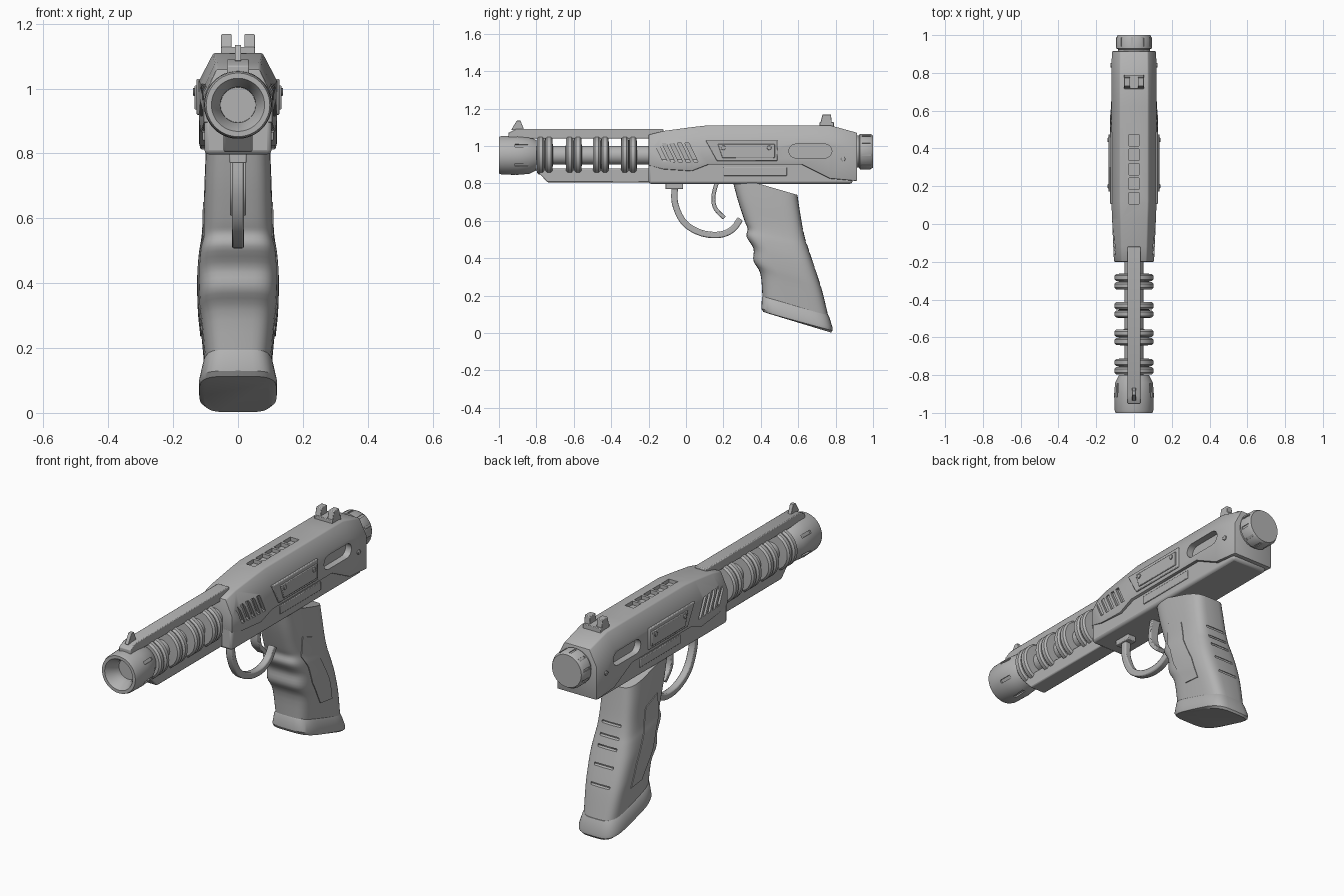
import bpy, bmesh, math
from mathutils import Matrix, Vector

cube = bpy.data.objects.get("Cube")
if cube:
    bpy.data.objects.remove(cube)

grey = bpy.data.materials.new("plain_grey")
grey.use_nodes = True
grey.diffuse_color = (0.45, 0.45, 0.45, 1)
grey.node_tree.nodes["Principled BSDF"].inputs["Base Color"].default_value = grey.diffuse_color
parts = []


def finish(name, bm, bevel=0):
    bmesh.ops.recalc_face_normals(bm, faces=bm.faces)
    mesh = bpy.data.meshes.new(name)
    bm.to_mesh(mesh)
    bm.free()
    mesh.materials.append(grey)
    ob = bpy.data.objects.new(name, mesh)
    bpy.context.collection.objects.link(ob)
    if bevel:
        mod = ob.modifiers.new("soft_edges", "BEVEL")
        mod.width, mod.segments, mod.limit_method = bevel, 2, "ANGLE"
        mod.angle_limit = math.radians(35)
    parts.append(ob)
    return ob


def bridge(bm, rings, closed=True):
    """Skin a list of equal point rings and cap both ends."""
    loops = [[bm.verts.new(p) for p in ring] for ring in rings]
    n = len(loops[0])
    for a, b in zip(loops, loops[1:]):
        for i in range(n):
            bm.faces.new((a[i], a[(i + 1) % n], b[(i + 1) % n], b[i]))
    bm.faces.new(loops[0])
    bm.faces.new(loops[-1][::-1])


def add_prism(bm, outline, x0, x1):
    bridge(bm, [[(x, y, z) for y, z in outline] for x in (x0, x1)])


def prism(name, outline, x0, x1, bevel=0.0):
    bm = bmesh.new()
    add_prism(bm, outline, x0, x1)
    return finish(name, bm, bevel)


def rect(y0, y1, z0, z1):
    return [(y0, z0), (y1, z0), (y1, z1), (y0, z1)]


def stadium(y0, y1, z0, z1, n=8):
    r, mid = (z1 - z0) / 2, (z0 + z1) / 2
    arc = [math.pi * (i / n - 0.5) for i in range(n + 1)]
    return ([(y1 - r + r * math.cos(a), mid + r * math.sin(a)) for a in arc]
            + [(y0 + r - r * math.cos(a), mid - r * math.sin(a)) for a in arc])


def disc(y, z, r, n=16):
    return [(y + r * math.cos(k * math.tau / n), z + r * math.sin(k * math.tau / n)) for k in range(n)]


def lathe(name, profile, zc, n=48):
    bm = bmesh.new()
    bridge(bm, [[(r * math.cos(k * math.tau / n), y, zc + r * math.sin(k * math.tau / n))
                 for k in range(n)] for y, r in profile])
    return finish(name, bm)


def smooth(rows, steps=5):
    """Catmull-Rom refinement of a list of vectors of any length."""
    rows = [Vector(r) for r in rows]
    out = []
    for i in range(len(rows) - 1):
        p, a, b, q = rows[max(i - 1, 0)], rows[i], rows[i + 1], rows[min(i + 2, len(rows) - 1)]
        for s in range(steps):
            t = s / steps
            out.append(a + ((b - p) * t + (p * 2 - a * 5 + b * 4 - q) * t * t
                            + (a * 3 - p - b * 3 + q) * t ** 3) / 2)
    return out + [rows[-1]]


def ribbon(name, path, thick, half, bevel):
    path = smooth(path)
    left, right = [], []
    for i, p in enumerate(path):
        d = (path[min(i + 1, len(path) - 1)] - path[max(i - 1, 0)]).normalized()
        side = Vector((-d.y, d.x)) * thick / 2
        left.append(p + side)
        right.append(p - side)
    bm = bmesh.new()
    bridge(bm, [[(-half, *a), (half, *a), (half, *b), (-half, *b)] for a, b in zip(left, right)])
    return finish(name, bm, bevel)


def boolean(ob, bm, operation="DIFFERENCE"):
    cutter = finish("cutter", bm)
    cutter.hide_render = True
    parts.remove(cutter)
    mod = ob.modifiers.new("cut", "BOOLEAN")
    mod.object, mod.operation, mod.solver = cutter, operation, "EXACT"
    bpy.context.view_layer.update()
    mesh = bpy.data.meshes.new_from_object(ob.evaluated_get(bpy.context.evaluated_depsgraph_get()))
    ob.modifiers.clear()
    ob.data = mesh
    bpy.data.objects.remove(cutter)


def radial_slots(count, start, radius, size, y, zc):
    bm = bmesh.new()
    for k in range(count):
        turn = Matrix.Rotation(start + k * math.tau / count, 4, "Y")
        m = Matrix.Translation((0, y, zc)) @ turn @ Matrix.Translation((radius, 0, 0))
        bmesh.ops.create_cube(bm, size=1, matrix=m @ Matrix.Diagonal((*size, 1)))
    return bm


# Barrel with four pairs of cooling rings
BORE = 0.95
profile = [(-0.83, 0.05)]
for c in (-0.755, -0.6, -0.455, -0.305):
    for s in (-0.022, 0.022):
        profile += [(c + s + dy, r) for dy, r in
                    ((-0.021, 0.05 if s < 0 else 0.08), (-0.019, 0.094), (-0.01, 0.103),
                     (0.01, 0.103), (0.019, 0.094), (0.021, 0.08 if s < 0 else 0.05))]
lathe("barrel", profile + [(-0.15, 0.05)], BORE)

# Muzzle
muzzle = lathe("muzzle", [(-0.80, 0.08), (-0.84, 0.1), (-0.9, 0.105), (-0.985, 0.103), (-1, 0.098),
                          (-1, 0.082), (-0.95, 0.055), (-0.92, 0.054)], BORE)
boolean(muzzle, radial_slots(6, math.pi / 6, 0.105, (0.02, 0.07, 0.016), -0.88, BORE))

# Rails above and below the barrel
prism("top_rail", [(-0.95, 1.04), (-0.12, 1.04), (-0.12, 1.09), (-0.91, 1.09), (-0.95, 1.07)],
      -0.034, 0.034, 0.004)
prism("lower_rail", [(-0.81, 0.88), (-0.74, 0.805), (-0.15, 0.805), (-0.15, 0.88)], -0.045, 0.045, 0.006)
prism("front_sight", [(-0.935, 1.085), (-0.865, 1.085), (-0.885, 1.135), (-0.905, 1.135)], -0.01, 0.01, 0.002)

# Upper shell: chamfered section swept along the length
bm = bmesh.new()
bridge(bm, [[(-w, y, zb), (-w, y, zt - 0.085), (-w * 0.63, y, zt),
             (w * 0.63, y, zt), (w, y, zt - 0.085), (w, y, zb)]
            for y, w, zb, zt in ((-0.2, 0.106, 0.895, 1.06), (-0.12, 0.11, 0.875, 1.08), (0.03, 0.116, 0.865, 1.1),
                                 (0.12, 0.12, 0.9, 1.11), (0.62, 0.12, 0.9, 1.11), (0.77, 0.12, 0.825, 1.11),
                                 (0.915, 0.117, 0.812, 1.07))])
shell = finish("upper_shell", bm, 0.006)
cuts = bmesh.new()
for side in (-1, 1):
    for i in range(5):
        y = -0.17 + 0.041 * i
        add_prism(cuts, [(y, 1.015), (y + 0.022, 1.015), (y + 0.07, 0.915), (y + 0.048, 0.915)],
                  side * 0.098, side * 0.2)
    add_prism(cuts, stadium(0.55, 0.78, 0.935, 1.01), side * 0.085, side * 0.2)
for i in range(5):
    y = 0.105 + 0.077 * i
    add_prism(cuts, rect(y, y + 0.062, 1.09, 1.2), -0.026, 0.026)
boolean(shell, cuts)

# Lower frame
prism("lower_frame", [(-0.2, 0.797), (0.89, 0.797), (0.89, 0.93), (-0.2, 0.93)], -0.104, 0.104, 0.014)

# Side panels, screws and pins, on both sides
for side, label in ((1, "left"), (-1, "right")):
    prism(label + "_panel", [(0.105, 1.03), (0.49, 1.03), (0.49, 0.92), (0.165, 0.92)],
          side * 0.1, side * 0.128, 0.004)
    prism(label + "_panel_plate", [(0.17, 1.01), (0.475, 1.01), (0.475, 0.935), (0.195, 0.935)],
          side * 0.1, side * 0.134, 0.003)
    for y, z, name in ((0.2, 0.99, "front_screw"), (0.445, 0.99, "rear_screw"), (0.84, 0.93, "pin")):
        prism(label + "_" + name, disc(y, z, 0.012), side * 0.1, side * (0.125 if name == "pin" else 0.139), 0.002)
    prism(label + "_frame_strip", rect(0.2, 0.54, 0.84, 0.885), side * 0.09, side * 0.109, 0.003)

# Rear cap
cap = lathe("rear_cap", [(0.88, 0.085), (0.925, 0.085), (0.93, 0.095), (0.985, 0.095), (1, 0.086)], 0.97)
boolean(cap, radial_slots(10, 0.2, 0.097, (0.014, 0.05, 0.012), 0.965, 0.97))

# Rear sight
prism("rear_sight_base", rect(0.715, 0.79, 1.1, 1.128), -0.052, 0.052, 0.003)
for x in (-0.036, 0.036):
    prism("rear_sight_post", [(0.718, 1.12), (0.78, 1.12), (0.775, 1.168), (0.73, 1.168)],
          x - 0.016, x + 0.016, 0.003)

# Trigger and guard
prism("guard_mount", rect(-0.11, -0.015, 0.77, 0.81), -0.026, 0.026, 0.004)
ribbon("trigger_guard", [(-0.06, 0.78), (-0.058, 0.69), (-0.01, 0.59), (0.08, 0.535), (0.18, 0.525),
                         (0.25, 0.555), (0.29, 0.61)], 0.034, 0.018, 0.006)
ribbon("trigger", [(0.17, 0.82), (0.148, 0.74), (0.155, 0.67), (0.205, 0.615)], 0.022, 0.025, 0.004)


# Grip: rounded sections between a wavy front edge and a leaning back edge
def add_sections(bm, rows, widen=1.0, n=40):
    rings = []
    for fy, fz, by, bz, w in rows:
        ring = []
        for k in range(n):
            c, s = math.cos(k * math.tau / n), math.sin(k * math.tau / n)
            u = math.copysign(abs(c) ** 0.5, c)
            v = math.copysign(abs(s) ** 0.5, s)
            ring.append((v * w * widen, (fy + by) / 2 + u * (by - fy) / 2, (fz + bz) / 2 + u * (bz - fz) / 2))
        rings.append(ring)
    bridge(bm, rings)


front = [(0.243, 0.84), (0.275, 0.717), (0.313, 0.6), (0.329, 0.556), (0.324, 0.514),
         (0.361, 0.45), (0.361, 0.385), (0.398, 0.316), (0.409, 0.19)]
back = [(0.596, 0.738), (0.607, 0.663), (0.623, 0.567), (0.639, 0.498), (0.655, 0.45),
        (0.682, 0.37), (0.714, 0.273), (0.735, 0.198), (0.762, 0.085)]
widths = [0.1, 0.104, 0.106, 0.11, 0.117, 0.122, 0.12, 0.113, 0.102]
rows = smooth([(*f, *b, w) for f, b, w in zip(front, back, widths)], 4)
bm = bmesh.new()
add_sections(bm, rows)
grip = finish("grip", bm)
cuts = bmesh.new()
for i in range(5):
    row = rows[9 + 4 * i]
    m = Matrix.Translation((0, row[2], row[3])) @ Matrix.Rotation(-0.28, 4, "X")
    bmesh.ops.create_cube(cuts, size=1, matrix=m @ Matrix.Diagonal((0.11, 0.02, 0.012, 1)))
boolean(grip, cuts)

# Raised grip panels follow the grip surface
bm = bmesh.new()
add_sections(bm, rows, 1.035)
panels = finish("grip_panels", bm)
outline = [(0.39, 0.65), (0.49, 0.61), (0.515, 0.5), (0.59, 0.355), (0.625, 0.235),
           (0.53, 0.245), (0.45, 0.385), (0.42, 0.48), (0.38, 0.545)]
cuts = bmesh.new()
add_prism(cuts, outline, -0.2, 0.2)
boolean(panels, cuts, "INTERSECT")

# Flared grip base
bm = bmesh.new()
add_sections(bm, [(0.412, 0.2, 0.762, 0.095, 0.1), (0.406, 0.19, 0.768, 0.08, 0.108),
                  (0.403, 0.13, 0.783, 0.03, 0.121), (0.413, 0.113, 0.783, 0.012, 0.119),
                  (0.436, 0.105, 0.776, 0.002, 0.105)])
finish("grip_base", bm)

bpy.ops.object.select_all(action="DESELECT")
for ob in parts:
    ob.select_set(True)
bpy.context.view_layer.objects.active = parts[0]
bpy.ops.object.shade_smooth_by_angle(angle=math.radians(32))
